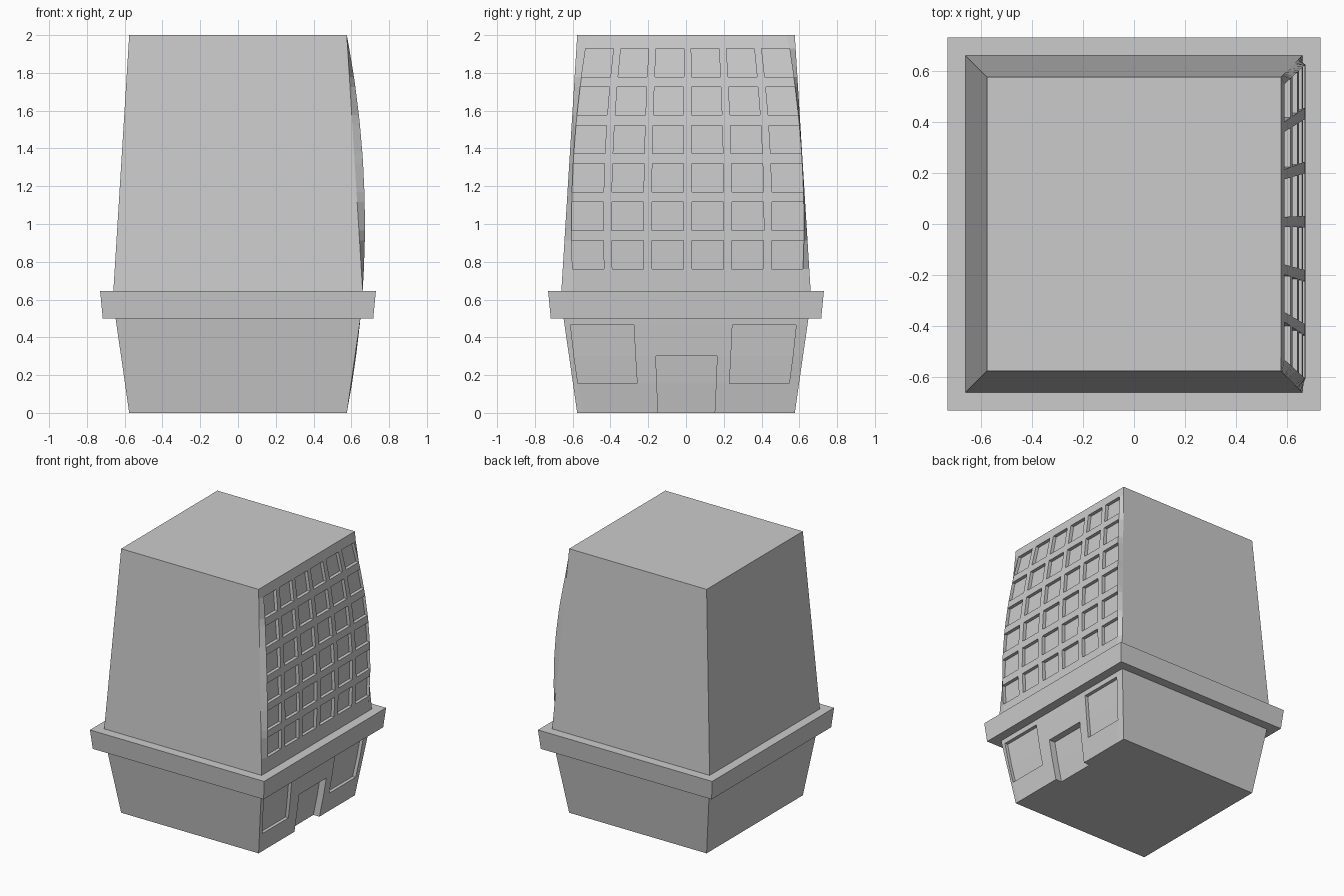
import bpy, bmesh

if "Cube" in bpy.data.objects:
    bpy.data.objects.remove(bpy.data.objects["Cube"])

R = 0.672                                   # widest half-width of the barrel-shaped building


def bulge(z):
    return R - 0.096 * (z - 1.0) ** 2


def finish(bm, name):
    bmesh.ops.recalc_face_normals(bm, faces=bm.faces[:])
    mesh = bpy.data.meshes.new(name)
    bm.to_mesh(mesh)
    bm.free()
    obj = bpy.data.objects.new(name, mesh)
    bpy.context.collection.objects.link(obj)


def storey_block(name, ys, zs, depth):
    """Tapered block; its +x wall is a bulged grid, cell (i, j) is sunk by depth(i, j)."""
    bm = bmesh.new()
    cache = {}
    nc, nr = len(ys) - 1, len(zs) - 1
    s0, s1 = bulge(zs[0]), bulge(zs[-1])

    def vert(x, y, z):
        key = (round(x, 5), round(y, 5), round(z, 5))
        if key not in cache:
            cache[key] = bm.verts.new(key)
        return cache[key]

    def pt(i, j, d=0.0):
        z = zs[j]
        s = bulge(z)
        if i in (0, nc):                    # corner edges stay straight
            s = s0 + (s1 - s0) * (z - zs[0]) / (zs[-1] - zs[0])
        return vert(s - d, ys[i] / R * s, z)

    def face(vs):
        bm.faces.new(list(dict.fromkeys(vs)))

    # facade cells and the reveals between different depths
    for i in range(nc):
        for j in range(nr):
            d = depth(i, j)
            face([pt(i, j, d), pt(i + 1, j, d), pt(i + 1, j + 1, d), pt(i, j + 1, d)])
            if i and depth(i - 1, j) != d:
                e = depth(i - 1, j)
                face([pt(i, j, d), pt(i, j + 1, d), pt(i, j + 1, e), pt(i, j, e)])
            if j and depth(i, j - 1) != d:
                e = depth(i, j - 1)
                face([pt(i, j, d), pt(i + 1, j, d), pt(i + 1, j, e), pt(i, j, e)])

    # floor, roof, side walls and rear wall
    back = {(k, y): vert(-s, y * s, z) for k, s, z in ((0, s0, zs[0]), (1, s1, zs[-1]))
            for y in (-1, 1)}
    for k, j, row in ((0, 0, 0), (1, nr, nr - 1)):
        rim = []
        for i in range(nc):
            rim += [pt(i, j, depth(i, row)), pt(i + 1, j, depth(i, row))]
        face(rim + [back[k, 1], back[k, -1]])
    for i, y in ((0, -1), (nc, 1)):
        face([pt(i, j) for j in range(nr + 1)] + [back[1, y], back[0, y]])
    face([back[0, -1], back[0, 1], back[1, 1], back[1, -1]])
    finish(bm, name)


# upper storeys with a 6 x 6 grid of recessed windows
cols, rows = [-R], [0.645]
for k in range(6):
    cols += [-0.606 + 0.2125 * k, -0.438 + 0.2125 * k]
    rows += [0.762 + 0.2035 * k, 0.912 + 0.2035 * k]
storey_block("upper_storeys", cols + [R], rows + [2.0],
             lambda i, j: 0.025 if i % 2 and j % 2 else 0.0)


# ground floor with two shop windows and a doorway
def ground_depth(i, j):
    if i in (1, 5) and j in (1, 2):
        return 0.025
    return 0.05 if i == 3 and j < 2 else 0.0


storey_block("ground_floor", [-R, -0.637, -0.288, -0.172, 0.177, 0.256, 0.608, R],
             [0.0, 0.155, 0.3, 0.465, 0.5], ground_depth)

# overhanging ledge between the floors
bm = bmesh.new()
rings = [[bm.verts.new((x * h, y * h, z)) for x, y in ((-1, -1), (1, -1), (1, 1), (-1, 1))]
         for h, z in ((0.716, 0.5), (0.73, 0.645))]
for ring in rings:
    bm.faces.new(ring)
for a in range(4):
    b = (a + 1) % 4
    bm.faces.new((rings[0][a], rings[0][b], rings[1][b], rings[1][a]))
finish(bm, "ledge")
